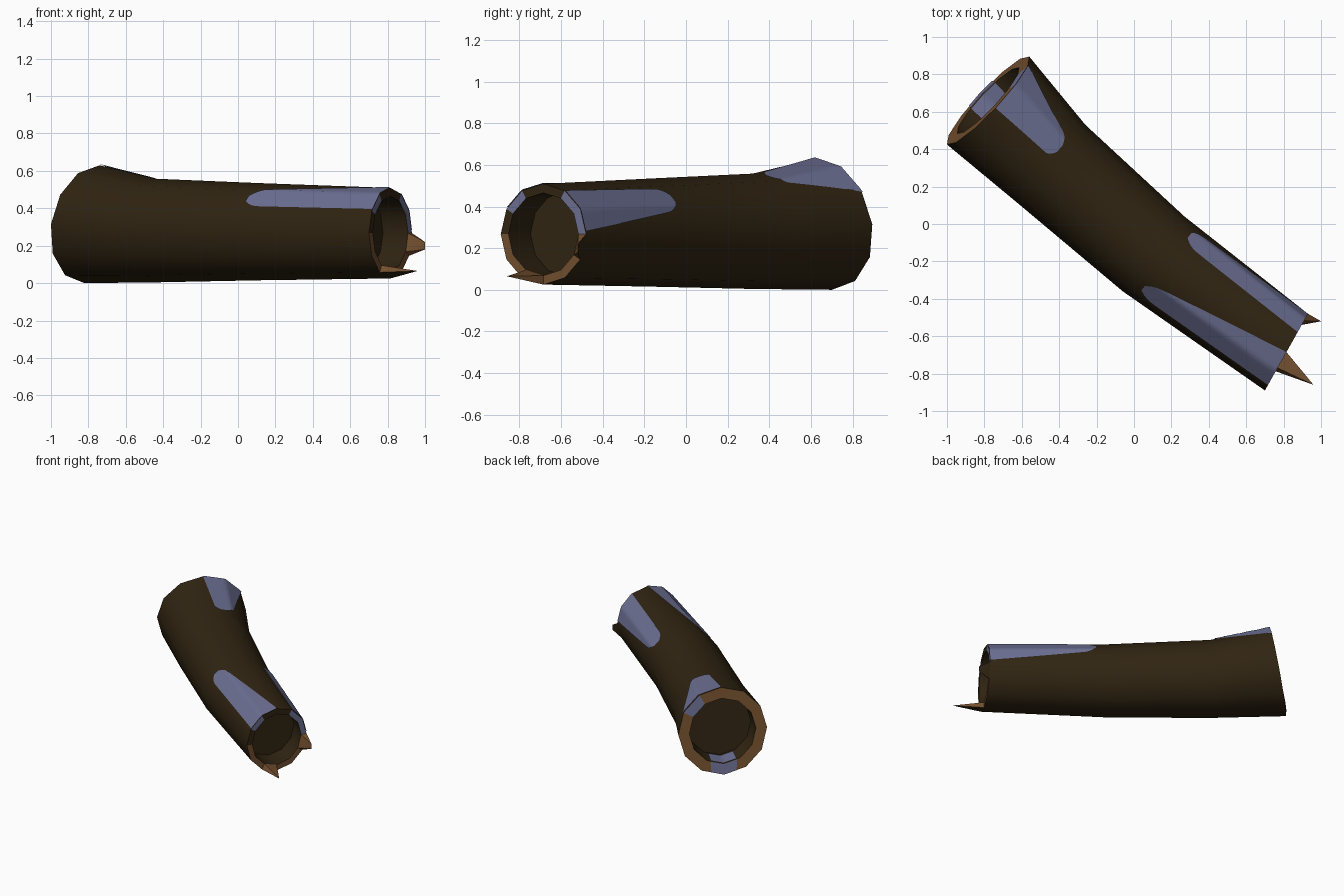
import bpy, bmesh, math
from mathutils import Vector

if "Cube" in bpy.data.objects:
    bpy.data.objects.remove(bpy.data.objects["Cube"])


def material(name, colour):
    m = bpy.data.materials.new(name)
    m.use_nodes = True
    m.diffuse_color = (*colour, 1)
    m.node_tree.nodes["Principled BSDF"].inputs["Base Color"].default_value = (*colour, 1)
    return m


BARK, WOOD, MOSS = 0, 1, 2
MATS = [material("dark bark", (0.03, 0.018, 0.006)),
        material("cut wood", (0.17, 0.078, 0.028)),
        material("blue grey moss", (0.15, 0.16, 0.29))]
SIDES = 12

# Log sections from back to front: centre, sideways half axis, upward half axis
SECTIONS = [(Vector(c), Vector(s), Vector(u)) for c, s, u in [
    ((-0.78, 0.66, 0.315), (0.22, 0.235, 0), (0.04, -0.04, 0.315)),
    ((-0.44, 0.32, 0.281), (0.18, 0.21, 0), (0, 0, 0.277)),
    ((0.105, -0.16, 0.275), (0.165, 0.20, 0), (0, 0, 0.26)),
    ((0.815, -0.685, 0.267), (0.115, 0.205, 0), (0, 0, 0.242))]]
BACK_BORE, FRONT_BORE = 0.75, 0.82


def corner(t, k, scale):
    """Corner k of the twelve-sided section at length t (0 back, 3 front)."""
    i = min(int(t), 2)
    f = t - i
    a = math.tau * k / SIDES
    p = [c + scale * (u * math.cos(a) + s * math.sin(a)) for c, s, u in SECTIONS[i:i + 2]]
    return p[0].lerp(p[1], f)


def surface(t, degrees, scale=1.0):
    k = degrees * SIDES / 360
    lo = math.floor(k)
    return corner(t, lo, scale).lerp(corner(t, lo + 1, scale), k - lo)


def finish(name, bm, recalc=True):
    if recalc:
        bmesh.ops.recalc_face_normals(bm, faces=bm.faces)
    me = bpy.data.meshes.new(name)
    bm.to_mesh(me)
    bm.free()
    for m in MATS:
        me.materials.append(m)
    ob = bpy.data.objects.new(name, me)
    bpy.context.collection.objects.link(ob)
    bpy.ops.object.select_all(action='DESELECT')
    ob.select_set(True)
    bpy.context.view_layer.objects.active = ob
    bpy.ops.object.shade_smooth_by_angle(angle=math.radians(35))
    return ob


# Log: one loft from the back recess over the bark to the front recess
def build_log():
    bm = bmesh.new()
    chain = [(0.3, BACK_BORE), (0, BACK_BORE), (0, 1), (1, 1), (2, 1),
             (3, 1), (3, FRONT_BORE), (2.8, FRONT_BORE)]
    rings = [[bm.verts.new(corner(t, k, s)) for k in range(SIDES)] for t, s in chain]
    for j in range(len(rings) - 1):
        for k in range(SIDES):
            n = (k + 1) % SIDES
            f = bm.faces.new((rings[j][k], rings[j][n], rings[j + 1][n], rings[j + 1][k]))
            if j == 1:      # back cut face
                f.material_index = MOSS if k == 1 else WOOD
            elif j == 5:    # front cut face: wood below, moss and bark above
                f.material_index = WOOD if 3 <= k <= 8 else MOSS if k in (1, 2, 10) else BARK
    bm.faces.new(rings[0])
    bm.faces.new(rings[-1])
    finish("hollow_log", bm)


# Splinter: continues one wall segment of the front rim to a broken tip
def build_splinter(name, k, tips):
    bm = bmesh.new()
    base = [corner(3, q, s) for q, s in
            ((k, 1), (k + 1, 1), (k + 1, FRONT_BORE), (k, FRONT_BORE))]
    for p in base + [Vector(t) for t in tips]:
        bm.verts.new(p)
    bmesh.ops.convex_hull(bm, input=bm.verts)
    bmesh.ops.recalc_face_normals(bm, faces=bm.faces)
    c, s, u = SECTIONS[3]
    a = math.tau * (k + 0.5) / SIDES
    outward = (u * math.cos(a) + s * math.sin(a)).normalized()
    for f in bm.faces:
        f.material_index = BARK if f.normal.dot(outward) > 0.6 else WOOD
    finish(name, bm, False)


# Moss sheet: a grid laid on a point function of (along, across)
def build_sheet(name, point, outward, rows, cols):
    bm = bmesh.new()
    grid = [[bm.verts.new(point(i / rows, j / cols)) for j in range(cols + 1)]
            for i in range(rows + 1)]
    for i in range(rows):
        for j in range(cols):
            f = bm.faces.new((grid[i][j], grid[i][j + 1], grid[i + 1][j + 1], grid[i + 1][j]))
            f.material_index = MOSS
    bm.normal_update()
    if sum((f.normal.dot(outward(f.calc_center_median())) for f in bm.faces)) < 0:
        bmesh.ops.reverse_faces(bm, faces=bm.faces)
    finish(name, bm, False)


def bark_moss(name, t_rim, t_tip, rim, tip):
    def point(v, w):
        v = 1 - (1 - v) ** 2                    # denser rows at the rounded tip
        t = t_rim + (t_tip - t_rim) * v
        lo, hi = (r + (q - r) * v for r, q in zip(rim, tip))
        mid, half = (lo + hi) / 2, (hi - lo) / 2
        round_off = max(0, (v - 0.88) / 0.12)
        half *= 1 - 0.65 * round_off ** 2.5
        return surface(t, mid + half * (2 * w - 1), 1.02)
    centre = sum((surface((t_rim + t_tip) / 2, a, 0) for a in (0, 180)), Vector()) / 2
    build_sheet(name, point, lambda p: Vector((0, 0, p.z - centre.z)), 16, 12)


build_log()
build_splinter("lower_splinter", 6, [(0.96, -0.86, 0.065)])
build_splinter("side_splinter", 3, [(1.0, -0.52, 0.18), (1.0, -0.52, 0.22)])
bark_moss("back_moss", 0, 0.95, (0, 61), (5, 33))
bark_moss("front_left_moss", 3, 2.1, (31, 86), (35, 65))
bark_moss("front_right_moss", 3, 2.08, (0, -58), (-33, -58))

# Moss growing over the bottom of the back opening
build_sheet("floor_moss",
            lambda v, w: surface(0.25 * v, 156 + 48 * w, BACK_BORE - 0.02),
            lambda p: Vector((0, 0, 1)), 2, 8)
_, side, up = SECTIONS[0]
rim_out = side.cross(up).normalized()
if rim_out.y < 0:
    rim_out.negate()
build_sheet("rim_moss",
            lambda v, w: surface(0, 180 + (24 - 7 * v) * (2 * w - 1),
                                 BACK_BORE + (1 - BACK_BORE) * v) + rim_out * 0.004,
            lambda p: rim_out, 1, 8)
